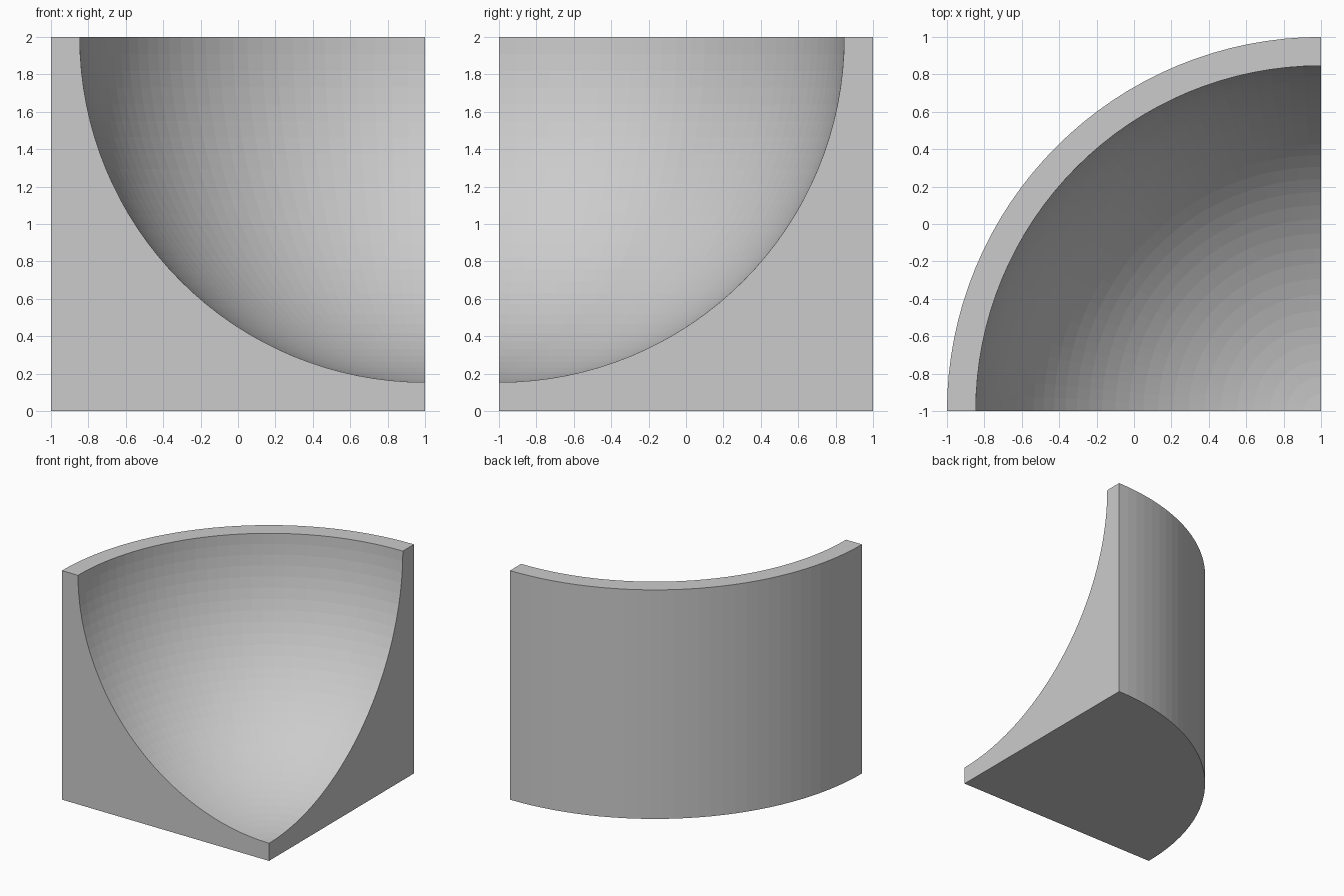
import bpy, bmesh
from math import sin, cos, pi

if "Cube" in bpy.data.objects:
    bpy.data.objects.remove(bpy.data.objects["Cube"])

R_OUT, R_IN, HEIGHT = 2.0, 1.846, 2.0
ARC, TURN = 32, 32          # facets along the bowl arc and around the quarter turn
CX, CY = 1.0, -1.0          # lathe axis at the front right corner

# Cross-section (radius, height): spherical bowl, rim, outer wall, base
profile = [(R_IN * sin(pi / 2 * i / ARC), HEIGHT - R_IN * cos(pi / 2 * i / ARC))
           for i in range(ARC + 1)]
profile += [(R_OUT, HEIGHT), (R_OUT, 0), (0, 0)]

bm = bmesh.new()

# Sweep the section through a quarter turn
rings = []
for k in range(TURN + 1):
    a = pi / 2 + pi / 2 * k / TURN
    rings.append([bm.verts.new((CX + r * cos(a), CY + r * sin(a), z)) for r, z in profile])
for a, b in zip(rings, rings[1:]):
    for i in range(len(profile) - 1):
        bm.faces.new((a[i], a[i + 1], b[i + 1], b[i]))

# Flat cut faces at the front and right
bm.faces.new(rings[0])
bm.faces.new(rings[-1])

# Merge the points on the axis
bmesh.ops.remove_doubles(bm, verts=bm.verts[:], dist=1e-5)
bmesh.ops.recalc_face_normals(bm, faces=bm.faces[:])

mesh = bpy.data.meshes.new("quarter_bowl_block")
bm.to_mesh(mesh)
bm.free()
bpy.context.collection.objects.link(bpy.data.objects.new("quarter_bowl_block", mesh))
